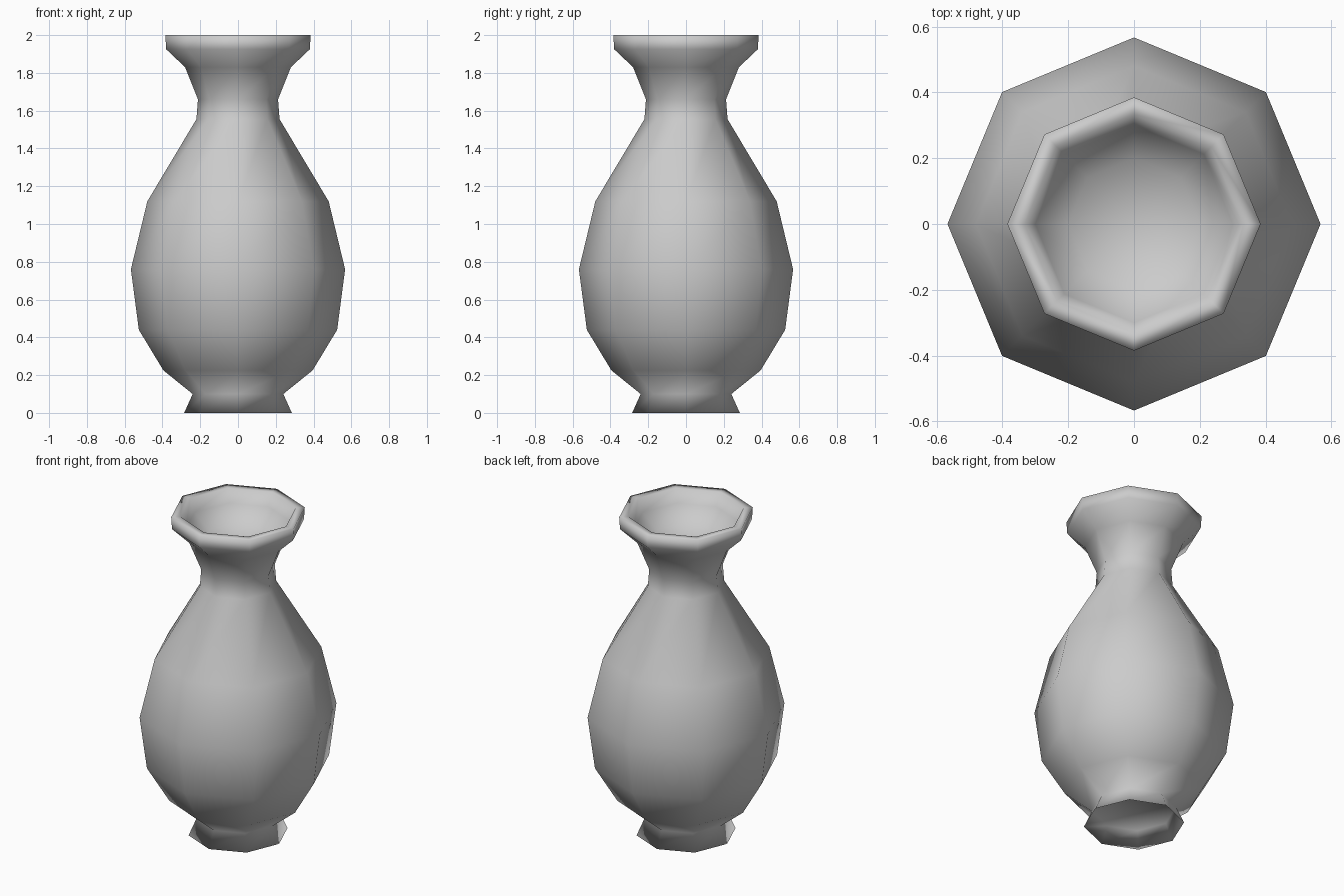
import bpy, bmesh, math

if "Cube" in bpy.data.objects:
    bpy.data.objects.remove(bpy.data.objects["Cube"])

SIDES = 8


def lathe(name, profile):
    """Turn a (radius, height) profile into an eight-sided smooth solid; radius 0 closes to a point."""
    bm = bmesh.new()
    rings = []
    for r, z in profile:
        if r == 0:
            rings.append([bm.verts.new((0, 0, z))] * SIDES)
        else:
            rings.append([bm.verts.new((r * math.cos(math.tau * i / SIDES),
                                        r * math.sin(math.tau * i / SIDES), z))
                          for i in range(SIDES)])
    for a, b in zip(rings, rings[1:]):
        for i in range(SIDES):
            j = (i + 1) % SIDES
            corners = list(dict.fromkeys((a[i], a[j], b[j], b[i])))
            bm.faces.new(corners).smooth = True
    bmesh.ops.recalc_face_normals(bm, faces=bm.faces)
    mesh = bpy.data.meshes.new(name)
    bm.to_mesh(mesh)
    bm.free()
    obj = bpy.data.objects.new(name, mesh)
    bpy.context.collection.objects.link(obj)
    return obj


underside = [(0, 0.10), (0.235, 0.095)]
foot = [(0.285, 0), (0.24, 0.10)]
belly = [(0.395, 0.225), (0.525, 0.44), (0.567, 0.76), (0.48, 1.12)]
neck = [(0.22, 1.555), (0.212, 1.66), (0.28, 1.83)]
lip = [(0.38, 1.925), (0.385, 2.0), (0.332, 2.0)]
mouth = [(0.30, 1.92), (0.20, 1.83), (0, 1.79)]

lathe("vase", underside + foot + belly + neck + lip + mouth)
